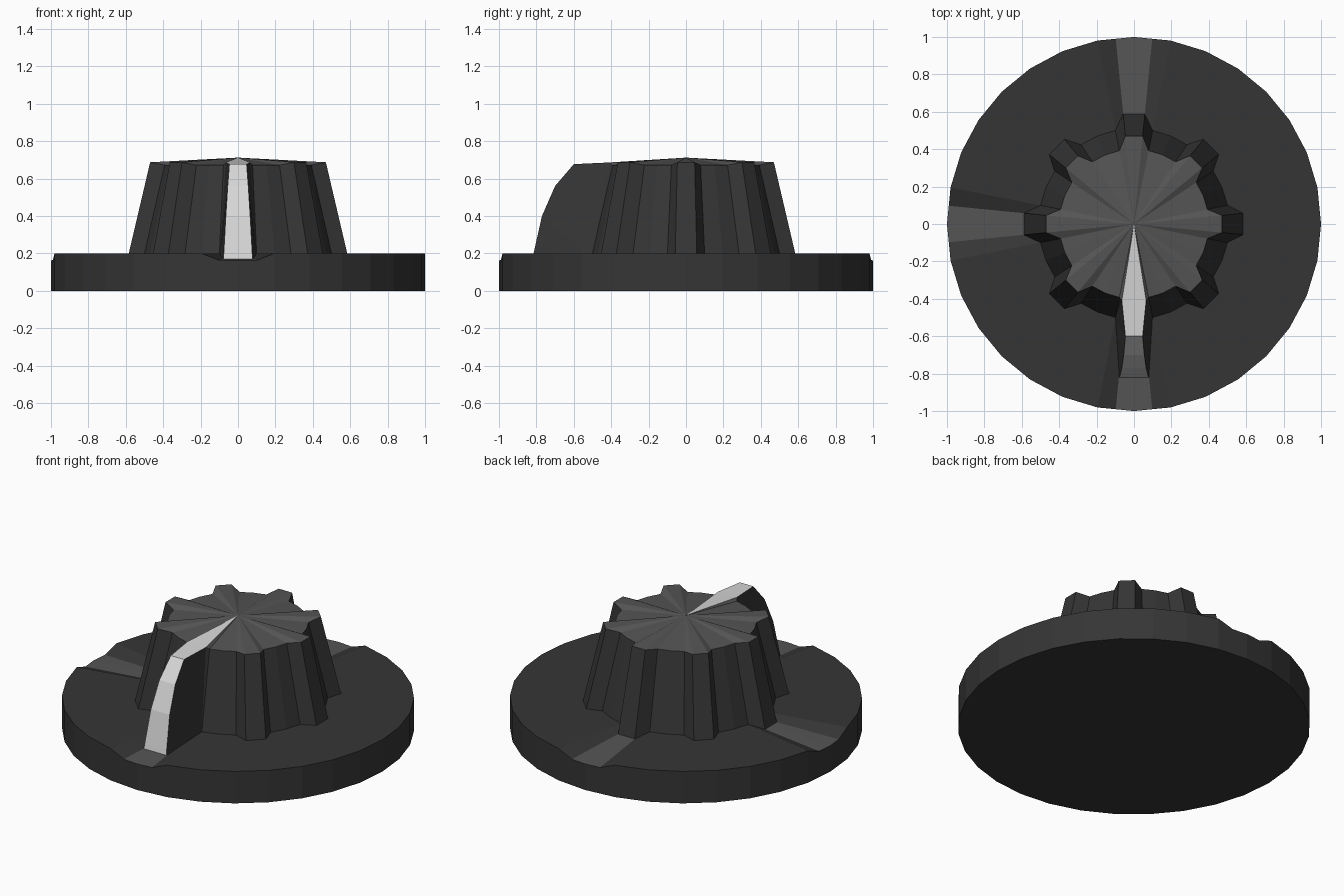
import bpy, bmesh, math

if "Cube" in bpy.data.objects:
    bpy.data.objects.remove(bpy.data.objects["Cube"])


def material(name, v):
    m = bpy.data.materials.new(name)
    m.diffuse_color = (v, v, v, 1)
    m.use_nodes = True
    m.node_tree.nodes["Principled BSDF"].inputs["Base Color"].default_value = m.diffuse_color
    return m


MATS = [material("dark plastic", 0.036), material("grey plastic", 0.09),
        material("light pointer", 0.68)]
DARK, GREY, LIGHT = 0, 1, 2
STEP = 11.25


def polar(deg, r, z):
    a = math.radians(deg)
    return (r * math.cos(a), r * math.sin(a), z)


def build(name, faces):
    """Make a flat-shaded object from (points, material index) faces."""
    bm = bmesh.new()
    for pts, mat in faces:
        f = bm.faces.new([bm.verts.new(p) for p in pts])
        f.material_index = mat
    bmesh.ops.remove_doubles(bm, verts=bm.verts, dist=1e-5)
    bmesh.ops.recalc_face_normals(bm, faces=bm.faces)
    me = bpy.data.meshes.new(name)
    bm.to_mesh(me)
    bm.free()
    for m in MATS:
        me.materials.append(m)
    ob = bpy.data.objects.new(name, me)
    bpy.context.collection.objects.link(ob)


# Base disc with three shallow radial grooves (back, left, front)
rim = []
for i in range(32):
    a = i * STEP
    if a in (90, 180, 270):
        rim += [(a - STEP / 2, 0.995, 0.163), (a, 1, 0.163), (a + STEP / 2, 0.995, 0.163)]
    else:
        rim.append((a, 1, 0.2))
faces = [([polar(a, r, 0) for a, r, z in rim], DARK)]
for p, q in zip(rim, rim[1:] + rim[:1]):
    floor = p[2] < 0.19 and q[2] < 0.19
    faces.append(([(0, 0, 0.2), polar(*p), polar(*q)], GREY if floor else DARK))
    faces.append(([polar(*p), polar(*q), polar(q[0], q[1], 0), polar(p[0], p[1], 0)], DARK))
build("base_disc", faces)

# Ribbed knob: seven ribs, with a gap at the front for the pointer
PEAK, FOOT = (0, 0, 0.712), 0.165
ring = []
for k in range(8):
    c = -90 + 45 * k
    body = (0.40, 0.518, 0.672)
    rib = (0.472, 0.595, 0.687)
    ring.append((c - STEP, *body))
    if k:
        ring += [(c - STEP / 2, *rib), (c + STEP / 2, *rib)]
    ring += [(c + STEP, *body), (c + 2 * STEP, *body)]
faces = [([polar(a, rb, FOOT) for a, rt, rb, z in ring], DARK)]
for p, q in zip(ring, ring[1:] + ring[:1]):
    tp, tq = polar(p[0], p[1], p[3]), polar(q[0], q[1], q[3])
    faces.append(([PEAK, tp, tq], GREY))
    faces.append(([tp, tq, polar(q[0], q[2], FOOT), polar(p[0], p[2], FOOT)], DARK))
build("knob", faces)

# Pointer fin: light crest from the peak down the curved front, dark walls
crest = [(0.065, -0.41, 0.686), (0.046, -0.60, 0.677), (0.055, -0.70, 0.56),
         (0.065, -0.77, 0.40), (0.076, -0.815, 0.20), (0.079, -0.822, FOOT)]
top = polar(-90 + STEP, 0.40, 0.672)
foot = polar(-90 + STEP, 0.518, FOOT)


def flip(p):
    return (-p[0], p[1], p[2])


faces = [([PEAK, crest[0], flip(crest[0])], LIGHT),
         ([PEAK, top, flip(top)], DARK),
         ([top, foot, flip(foot), flip(top)], DARK),
         ([foot, crest[-1], flip(crest[-1]), flip(foot)], DARK)]
for p, q in zip(crest, crest[1:]):
    faces.append(([p, q, flip(q), flip(p)], LIGHT))
for side in (lambda p: p, flip):
    faces.append(([side(p) for p in (PEAK, crest[0], top)], GREY))
    wall = [top] + crest
    for p, q in zip(wall, wall[1:]):
        faces.append(([side(p) for p in (foot, p, q)], DARK))
build("pointer", faces)
